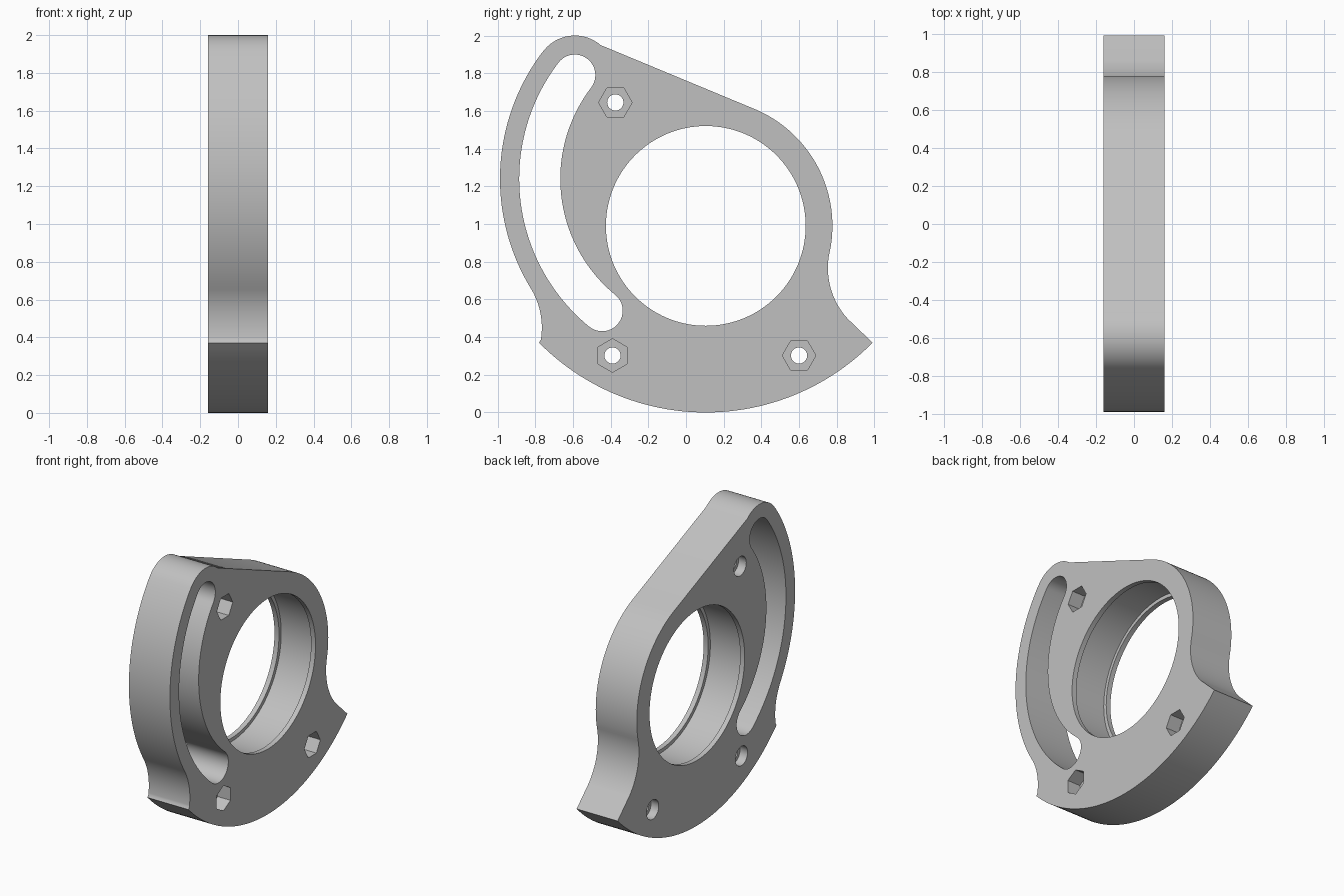
import bpy, bmesh
from math import sin, cos, radians, pi

if "Cube" in bpy.data.objects:
    bpy.data.objects.remove(bpy.data.objects["Cube"])

HALF = 0.16  # half the plate thickness

grey = bpy.data.materials.new("plain grey")
grey.use_nodes = True
grey.diffuse_color = (0.53, 0.53, 0.53, 1)
grey.node_tree.nodes["Principled BSDF"].inputs["Base Color"].default_value = grey.diffuse_color


def arc(y, z, r, start, end, steps=24):
    """Points of an arc in the YZ plane, angles in degrees."""
    angles = [radians(start + (end - start) * i / steps) for i in range(steps + 1)]
    return [(y + r * cos(a), z + r * sin(a)) for a in angles]


def loft(name, sections):
    """Solid through (x, outline) sections with equal point counts."""
    bm = bmesh.new()
    rings = [[bm.verts.new((x, y, z)) for y, z in pts] for x, pts in sections]
    for a, b in zip(rings, rings[1:]):
        for i in range(len(a)):
            j = (i + 1) % len(a)
            bm.faces.new((a[i], a[j], b[j], b[i]))
    bm.faces.new(rings[0])
    bm.faces.new(rings[-1])
    bmesh.ops.recalc_face_normals(bm, faces=bm.faces)
    mesh = bpy.data.meshes.new(name)
    bm.to_mesh(mesh)
    bm.free()
    mesh.materials.append(grey)
    ob = bpy.data.objects.new(name, mesh)
    bpy.context.collection.objects.link(ob)
    return ob


def turned(name, y, z, steps, sides):
    """Turned solid from (x, radius) steps."""
    return loft(name, [(x, arc(y, z, r, 0, 360, sides)[:-1]) for x, r in steps])


def cut(target, cutter):
    cutter.hide_render = True
    mod = target.modifiers.new("cut", 'BOOLEAN')
    mod.operation = 'DIFFERENCE'
    mod.solver = 'EXACT'
    mod.object = cutter
    bpy.ops.object.select_all(action='DESELECT')
    target.select_set(True)
    bpy.context.view_layer.objects.active = target
    bpy.ops.object.modifier_apply(modifier=mod.name)
    bpy.data.objects.remove(cutter)


# Plate outline, counter-clockwise from the lower left corner
outline = (
    arc(0.105, 1.243, 1.243, 224.6, 315.4, 48)      # curved foot
    + arc(1.153, 0.767, 0.4, 222.4, 168)            # right waist
    + arc(0.105, 0.99, 0.672, -12, 66.8, 40)[1:]    # rim round the bore
    + arc(-0.59, 1.79, 0.21, 49.5, 142.6)           # top lobe
    + arc(0.13, 1.24, 1.117, 142.6, 211.4, 48)[1:]  # back of the slot
    + arc(-1.165, 0.45, 0.4, 31.4, -11)[1:-1]       # left waist
)
plate = loft("mounting_plate", [(-HALF, outline), (HALF, outline)])

# Curved adjustment slot
slot = (
    arc(0.13, 1.24, 1.015, 142.6, 230.6, 64)
    + arc(-0.445, 0.54, 0.109, 230.6, 410.6)[1:-1]
    + arc(0.13, 1.24, 0.797, 230.6, 142.6, 64)
    + arc(-0.59, 1.79, 0.109, -37.4, 142.6)[1:-1]
)
cut(plate, loft("slot_cutter", [(-0.3, slot), (0.3, slot)]))

# Main bore with a shallow groove between two lips
lip, bore, groove = HALF - 0.035, 0.53, 0.555
cut(plate, turned("bore_cutter", 0.105, 0.99, [
    (-0.3, bore), (-lip, bore), (-lip, groove), (lip, groove), (lip, bore), (0.3, bore)], 128))

# Bolt holes: hexagonal nut pocket on one face, round counterbore on the other
for y, z, turn in ((-0.375, 1.645, 0), (-0.39, 0.302, 30), (0.6, 0.302, 0)):
    cut(plate, turned("bolt_cutter", y, z, [
        (-0.3, 0.068), (-0.1, 0.068), (-0.1, 0.043), (0.3, 0.043)], 32))
    hexagon = arc(y, z, 0.089, turn, turn + 360, 6)[:-1]
    cut(plate, loft("nut_cutter", [(0.06, hexagon), (0.3, hexagon)]))

bpy.ops.object.shade_smooth_by_angle(angle=pi / 6)
